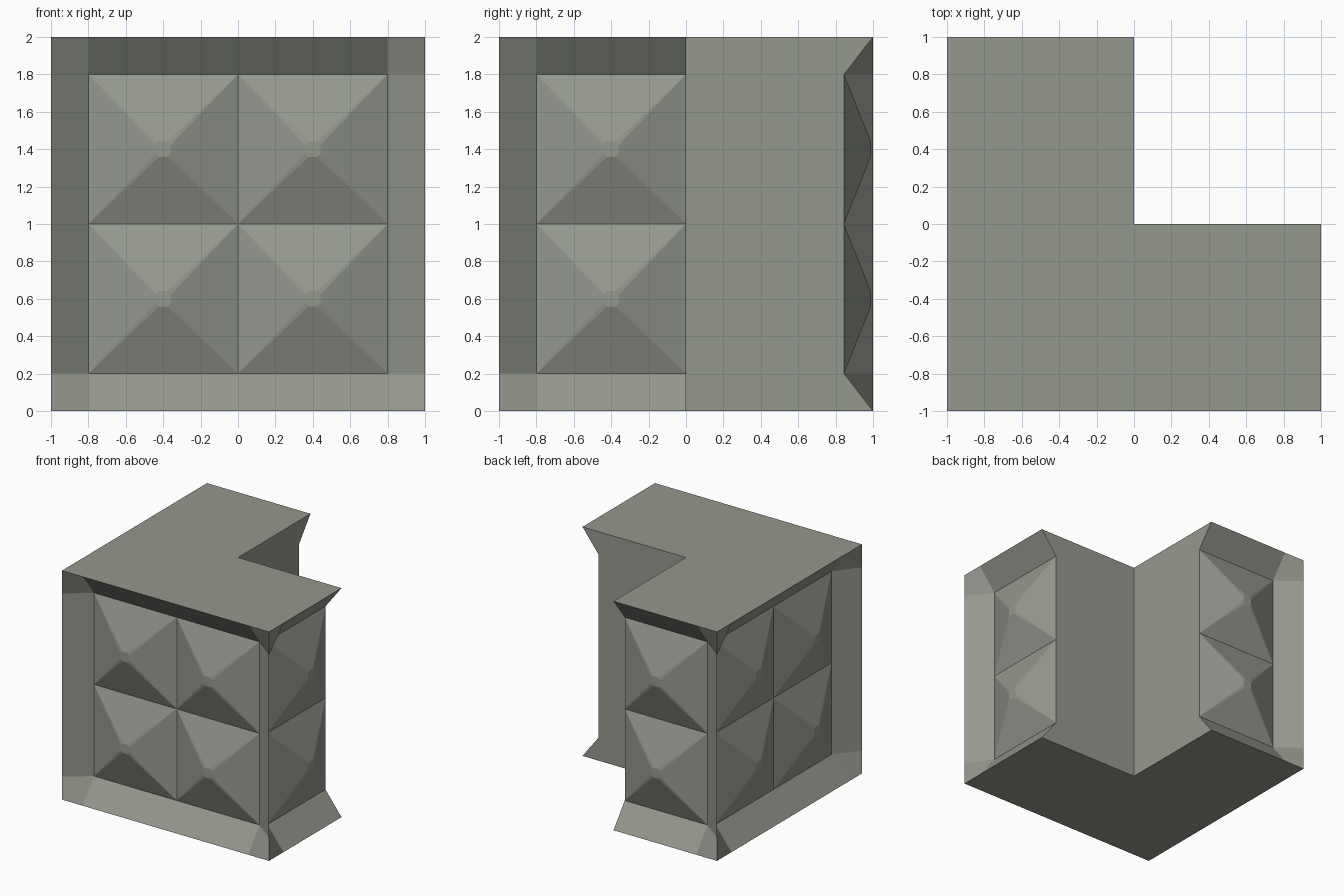
import bpy, bmesh
from mathutils import Vector

if "Cube" in bpy.data.objects:
    bpy.data.objects.remove(bpy.data.objects["Cube"])

REC = 0.155    # depth of the recessed panel lines
TIP = 0.012    # depth of the stud tips
HALF = 0.042   # half width of a stud tip
CH = 0.018     # chamfer along the stud ridges
VS = [0, 0.2, 1, 1.8, 2]
UP = Vector((0, 0, 1))

stone = bpy.data.materials.new("warm grey stone")
stone.diffuse_color = (0.30, 0.315, 0.27, 1)
stone.use_nodes = True
stone.node_tree.nodes["Principled BSDF"].inputs["Base Color"].default_value = stone.diffuse_color

bm = bmesh.new()


def face(points):
    return bm.faces.new([bm.verts.new(p) for p in points])


def panel(origin, along, outward, us, full):
    """Studded wall panel with a flared border; a half panel has no border at its far end."""
    o, a, n = Vector(origin), Vector(along), Vector(outward)

    def outer(u, v):
        return v in (0, 2) or u == 0 or (full and u == us[-1])

    def at(u, v, d):
        return o + a * u + UP * v - n * d

    def add(points):
        if a.cross(UP).dot(n) < 0:
            points = [points[0]] + points[:0:-1]
        face(points)

    for u0, u1 in zip(us, us[1:]):
        for v0, v1 in zip(VS, VS[1:]):
            uv = [(u0, v0), (u1, v0), (u1, v1), (u0, v1)]
            rim = [outer(*p) for p in uv]
            base = [at(u, v, 0 if r else REC) for (u, v), r in zip(uv, rim)]
            if any(rim):
                # flared border; corner cells fold across the two rim neighbours
                k = (rim.index(False) + 1) % 4 if rim.count(False) == 1 else 0
                add(base[k:] + base[:k])
                continue
            # truncated pyramid stud with chamfered ridges
            cu, cv = (u0 + u1) / 2, (v0 + v1) / 2
            h, c = HALF, HALF - CH
            ring = [at(cu + x, cv + y, TIP) for x, y in
                    [(-h, -c), (-c, -h), (c, -h), (h, -c), (h, c), (c, h), (-c, h), (-h, c)]]
            for i in range(4):
                add([base[i], base[(i + 1) % 4], ring[(2 * i + 2) % 8], ring[2 * i + 1]])
                add([base[i], ring[2 * i + 1], ring[2 * i]])
            add(ring)


# Two long outer walls and two short end walls
long_us, short_us = [0, 0.2, 1, 1.8, 2], [0, 0.2, 1]
panel((-1, -1, 0), (1, 0, 0), (0, -1, 0), long_us, True)
panel((-1, -1, 0), (0, 1, 0), (-1, 0, 0), long_us, True)
panel((1, -1, 0), (0, 1, 0), (1, 0, 0), short_us, False)
panel((-1, 1, 0), (1, 0, 0), (0, 1, 0), short_us, False)

# L-shaped top and bottom
outline = [(-1, -1), (-0.8, -1), (0, -1), (0.8, -1), (1, -1), (1, -0.8), (1, 0), (0, 0),
           (0, 1), (-0.8, 1), (-1, 1), (-1, 0.8), (-1, 0), (-1, -0.8)]
for z in (0, 2):
    face([(x, y, z) for x, y in outline])

# Plain walls of the inner corner, notched where the border flares
profile = [(0, 0), (1, 0), (1 - REC, 0.2), (1 - REC, 1), (1 - REC, 1.8), (1, 2), (0, 2)]
face([(d, 0, z) for d, z in profile])
face([(0, d, z) for d, z in profile])

bmesh.ops.remove_doubles(bm, verts=bm.verts[:], dist=0.0005)
bmesh.ops.recalc_face_normals(bm, faces=bm.faces[:])

mesh = bpy.data.meshes.new("corner_block")
bm.to_mesh(mesh)
bm.free()
mesh.materials.append(stone)
block = bpy.data.objects.new("corner_block", mesh)
bpy.context.collection.objects.link(block)
